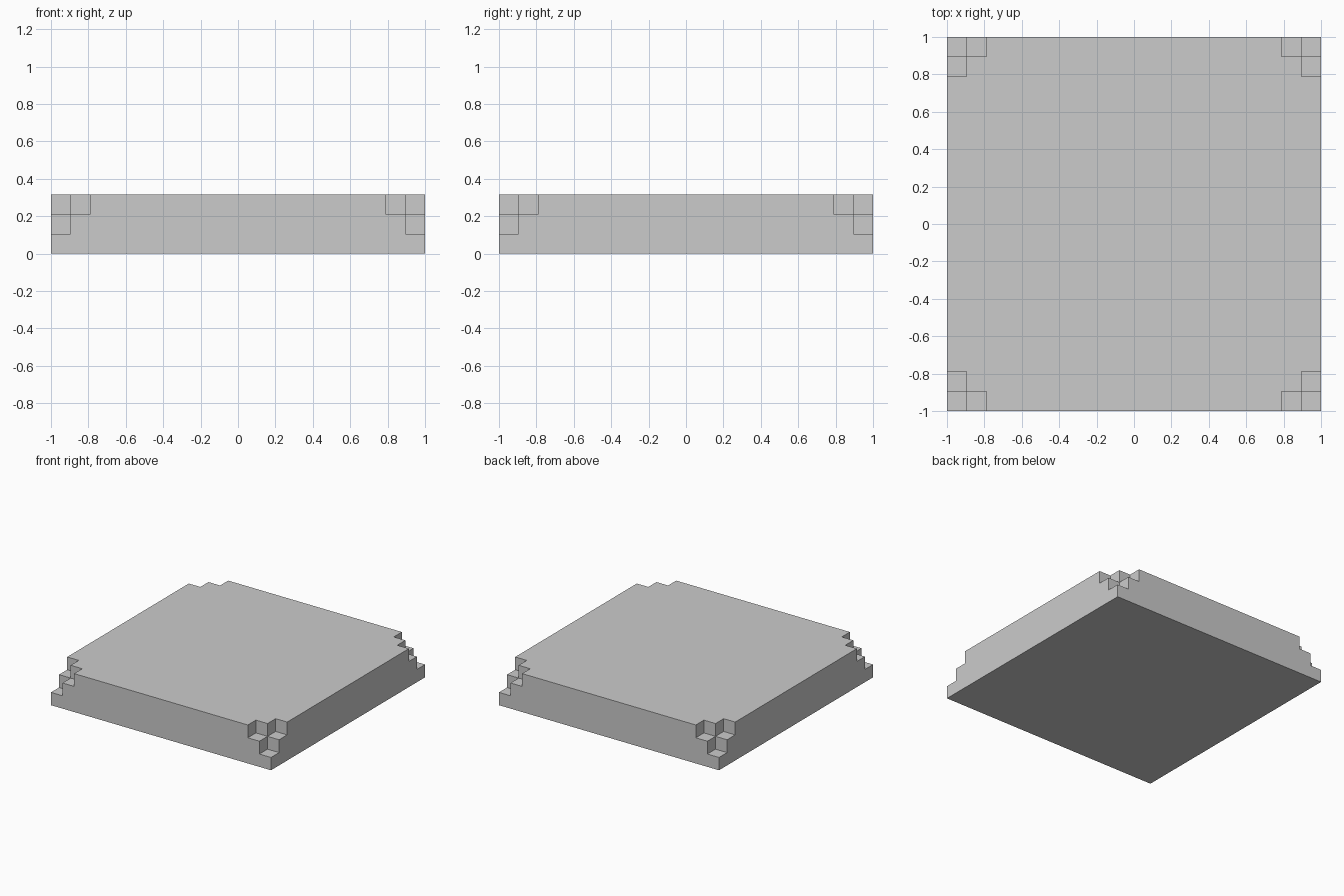
import bpy, bmesh
from mathutils import Vector

if "Cube" in bpy.data.objects:
    bpy.data.objects.remove(bpy.data.objects["Cube"])

U = 2 / 19                       # one step of the corner stairs
XY = [-1, -1 + U, -1 + 2 * U, 1 - 2 * U, 1 - U, 1]
Z = [0, U, 2 * U, 3 * U]
COUNT = (5, 5, 3)


def solid(c):
    """True where the slab has material; stairs eat into each top corner."""
    if any(not 0 <= c[a] < COUNT[a] for a in range(3)):
        return False
    steps_in = min(c[0], 4 - c[0]) + min(c[1], 4 - c[1]) + (2 - c[2])
    return steps_in >= 2


def add_side(bm, c, axis, side):
    """Add one outer face of a cell."""
    b, d = (axis + 1) % 3, (axis + 2) % 3
    verts = []
    for p, q in ((0, 0), (1, 0), (1, 1), (0, 1)):
        i = list(c)
        i[axis] += side
        i[b] += p
        i[d] += q
        verts.append(bm.verts.new(Vector((XY[i[0]], XY[i[1]], Z[i[2]]))))
    bm.faces.new(verts if side else verts[::-1])


# Slab with stepped corners: keep only faces between solid and empty cells
bm = bmesh.new()
for x in range(5):
    for y in range(5):
        for z in range(3):
            c = (x, y, z)
            if not solid(c):
                continue
            for axis in range(3):
                for side in (0, 1):
                    n = list(c)
                    n[axis] += 1 if side else -1
                    if not solid(n):
                        add_side(bm, c, axis, side)

# Weld and merge flat areas into single faces
bmesh.ops.remove_doubles(bm, verts=bm.verts, dist=1e-4)
bmesh.ops.dissolve_limit(bm, angle_limit=0.02, verts=bm.verts, edges=bm.edges)

mesh = bpy.data.meshes.new("stepped_corner_slab")
bm.to_mesh(mesh)
bm.free()
slab = bpy.data.objects.new("stepped_corner_slab", mesh)
bpy.context.collection.objects.link(slab)
